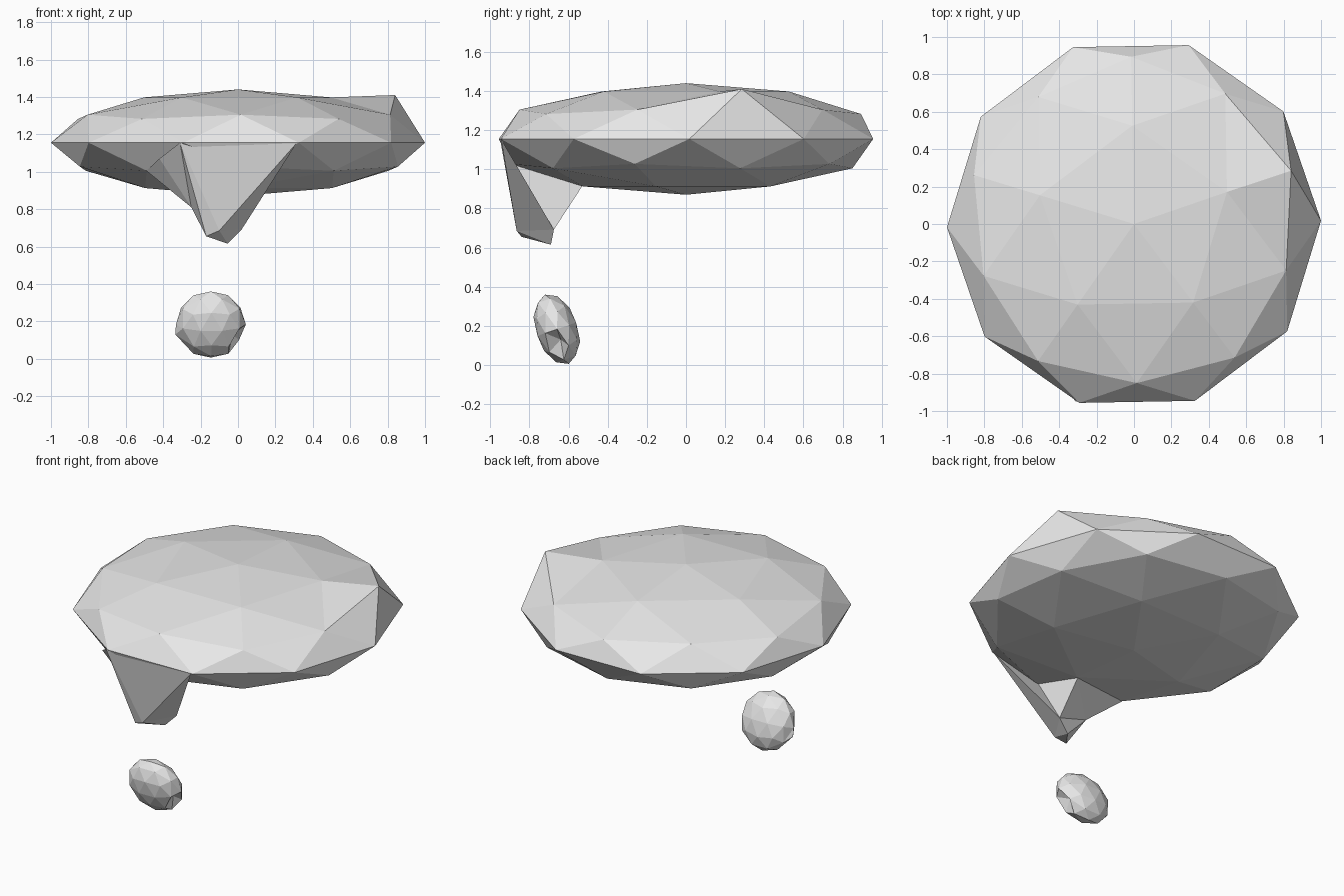
import bpy, bmesh, math
from mathutils import Matrix, Vector

cube = bpy.data.objects.get("Cube")
if cube:
    bpy.data.objects.remove(cube, do_unlink=True)

grey = bpy.data.materials.new("light_grey")
grey.use_nodes = True
grey.diffuse_color = (0.8, 0.8, 0.8, 1)
grey.node_tree.nodes["Principled BSDF"].inputs["Base Color"].default_value = (0.8, 0.8, 0.8, 1)


def finish(name, bm):
    bmesh.ops.recalc_face_normals(bm, faces=bm.faces)
    mesh = bpy.data.meshes.new(name)
    bm.to_mesh(mesh)
    bm.free()
    mesh.materials.append(grey)
    obj = bpy.data.objects.new(name, mesh)
    bpy.context.collection.objects.link(obj)
    return obj


def rock(center, radii, spin, tilt):
    """Low-poly sphere, spun about z, squashed, then tilted about x."""
    bm = bmesh.new()
    bmesh.ops.create_icosphere(bm, subdivisions=2, radius=1)
    m = (Matrix.Translation(center) @ Matrix.Rotation(math.radians(tilt), 4, 'X')
         @ Matrix.Diagonal((*radii, 1)) @ Matrix.Rotation(math.radians(spin), 4, 'Z'))
    bm.transform(m)
    return bm


def move_nearest(bm, near, to):
    v = min(bm.verts, key=lambda v: (v.co - Vector(near)).length)
    v.co = to


# Flattened main body with one raised corner
body = rock((0, 0, 1.155), (1, 1, 0.285), 91, 0)
move_nearest(body, (0.85, 0.28, 1.28), (0.84, 0.285, 1.41))
finish("body", body)

# Pointed spout hanging from the front edge
points = dict(
    left=(-0.31, -0.95, 1.155), right=(0.315, -0.945, 1.155),
    inner=(0.01, -0.89, 1.03), back=(0, -0.53, 0.914),
    side=(-0.49, -0.695, 1.005), bend=(-0.42, -0.83, 1.07),
    elbow=(-0.25, -0.75, 0.81), heel=(-0.17, -0.84, 0.655),
    lip=(-0.1, -0.865, 0.685), notch=(0.02, -0.675, 0.692),
    tip=(-0.055, -0.69, 0.615))
faces = """left right lip; left lip heel; right notch lip; right inner notch;
inner back notch; left heel elbow; left elbow bend; bend elbow side;
side elbow back; elbow notch back; elbow tip notch; elbow heel tip;
heel lip tip; lip notch tip; left inner right; left bend inner;
bend side inner; side back inner"""
bm = bmesh.new()
verts = {k: bm.verts.new(p) for k, p in points.items()}
for f in faces.split(";"):
    bm.faces.new([verts[k] for k in f.split()])
finish("spout", bm)

# Small loose pebble below the spout, dented on one side
pebble = rock((-0.145, -0.66, 0.183), (0.187, 0.109, 0.187), 91, 19)
move_nearest(pebble, (0.02, -0.63, 0.11), (-0.03, -0.64, 0.13))
move_nearest(pebble, (-0.31, -0.64, 0.11), (-0.335, -0.65, 0.13))
finish("pebble", pebble)
